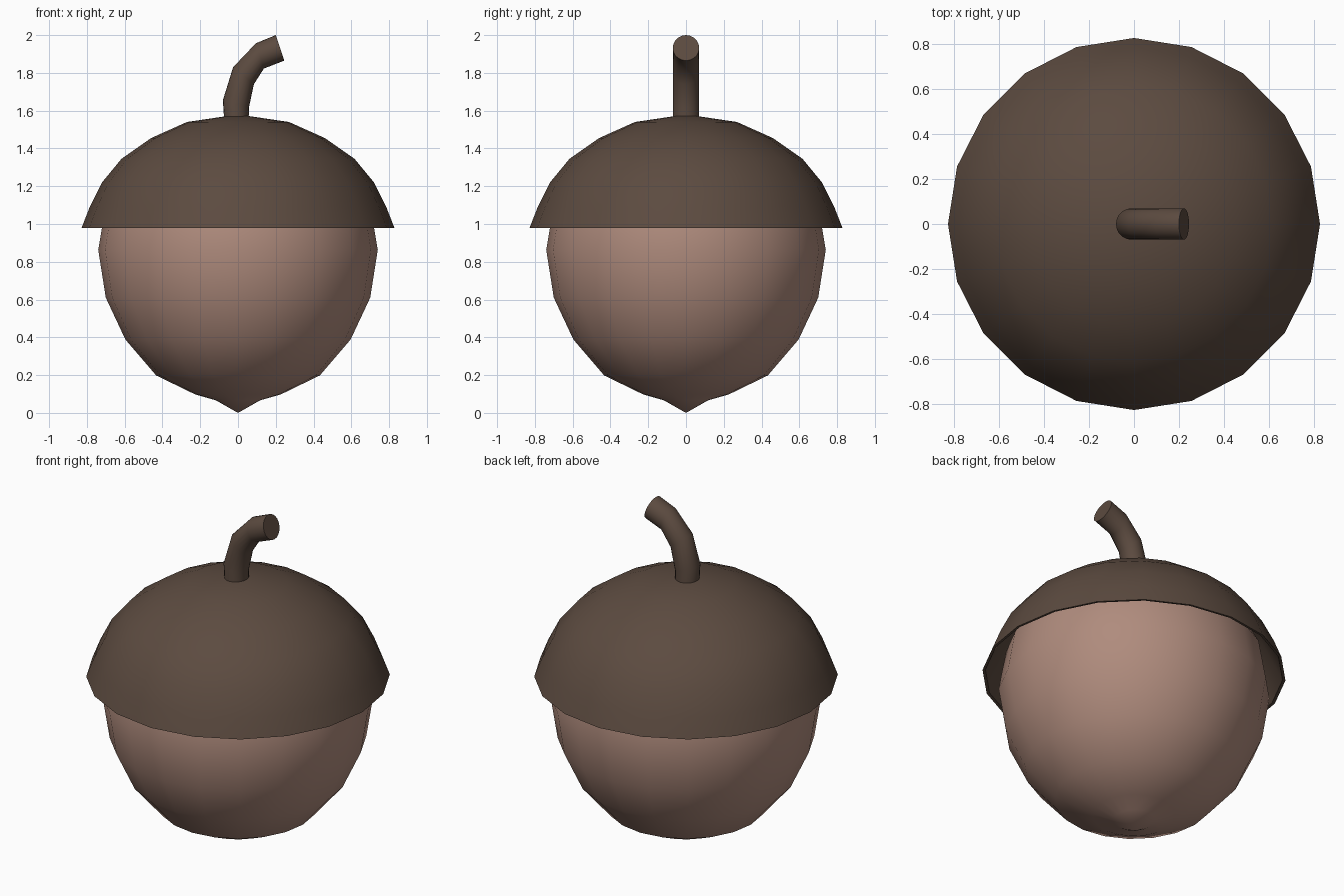
import bpy, bmesh, math

if "Cube" in bpy.data.objects:
    bpy.data.objects.remove(bpy.data.objects["Cube"])

SIDES = 20


def material(name, color):
    m = bpy.data.materials.new(name)
    m.diffuse_color = (*color, 1)
    m.use_nodes = True
    m.node_tree.nodes["Principled BSDF"].inputs["Base Color"].default_value = m.diffuse_color
    return m


def finish(name, bm, mat):
    bmesh.ops.recalc_face_normals(bm, faces=bm.faces)
    me = bpy.data.meshes.new(name)
    bm.to_mesh(me)
    bm.free()
    ob = bpy.data.objects.new(name, me)
    bpy.context.collection.objects.link(ob)
    me.materials.append(mat)
    bpy.ops.object.select_all(action='DESELECT')
    ob.select_set(True)
    bpy.context.view_layer.objects.active = ob
    bpy.ops.object.shade_smooth_by_angle(angle=math.radians(50))
    return ob


def bridge(bm, a, b):
    n = len(a)
    for i in range(n):
        bm.faces.new((a[i], a[(i + 1) % n], b[(i + 1) % n], b[i]))


def lathe(name, profile, mat):
    """Spin a (radius, z) profile whose ends both lie on the axis."""
    bm = bmesh.new()
    verts = [bm.verts.new((r, 0, z)) for r, z in profile]
    edges = [bm.edges.new(p) for p in zip(verts, verts[1:])]
    bmesh.ops.spin(bm, geom=verts + edges, axis=(0, 0, 1), cent=(0, 0, 0),
                   steps=SIDES, angle=math.tau, use_merge=False)
    bmesh.ops.remove_doubles(bm, verts=bm.verts, dist=0.0005)
    return finish(name, bm, mat)


nut_mat = material("nut_brown", (0.43, 0.26, 0.205))
cap_mat = material("cap_brown", (0.107, 0.070, 0.051))

# Nut: rounded body with a small pointed tip, continuing up inside the cap
lathe("nut", [(0, 0), (0.116, 0.066), (0.227, 0.098), (0.433, 0.198),
              (0.596, 0.388), (0.70, 0.61), (0.74, 0.863), (0.70, 1.10),
              (0.60, 1.28), (0.42, 1.42), (0.22, 1.49), (0, 1.51)], nut_mat)

# Cap: thin open dome, outer surface then inner surface
outer = [(0, 1.58), (0.27, 1.54), (0.46, 1.455), (0.617, 1.345),
         (0.72, 1.22), (0.785, 1.09), (0.828, 0.98)]
inner = [(r * 0.975, z - 0.015) for r, z in reversed(outer[:-1])]
lathe("cap", outer + [(0.812, 0.982)] + inner, cap_mat)

# Stem: bent round rod, each ring given by its left and right (x, z) points
rings = [((-0.07, 1.50), (0.055, 1.50)), ((-0.08, 1.655), (0.058, 1.617)),
         ((-0.026, 1.83), (0.084, 1.74)), ((0.095, 1.957), (0.137, 1.823)),
         ((0.20, 2.0), (0.245, 1.865))]
bm = bmesh.new()
loops = []
for (lx, lz), (rx, rz) in rings:
    loop = []
    for i in range(SIDES):
        a = math.tau * i / SIDES
        t = (1 + math.cos(a)) / 2
        loop.append(bm.verts.new((lx + (rx - lx) * t, 0.07 * math.sin(a),
                                  lz + (rz - lz) * t)))
    loops.append(loop)
for a, b in zip(loops, loops[1:]):
    bridge(bm, a, b)
bm.faces.new(loops[0])
bm.faces.new(loops[-1])
finish("stem", bm, cap_mat)
